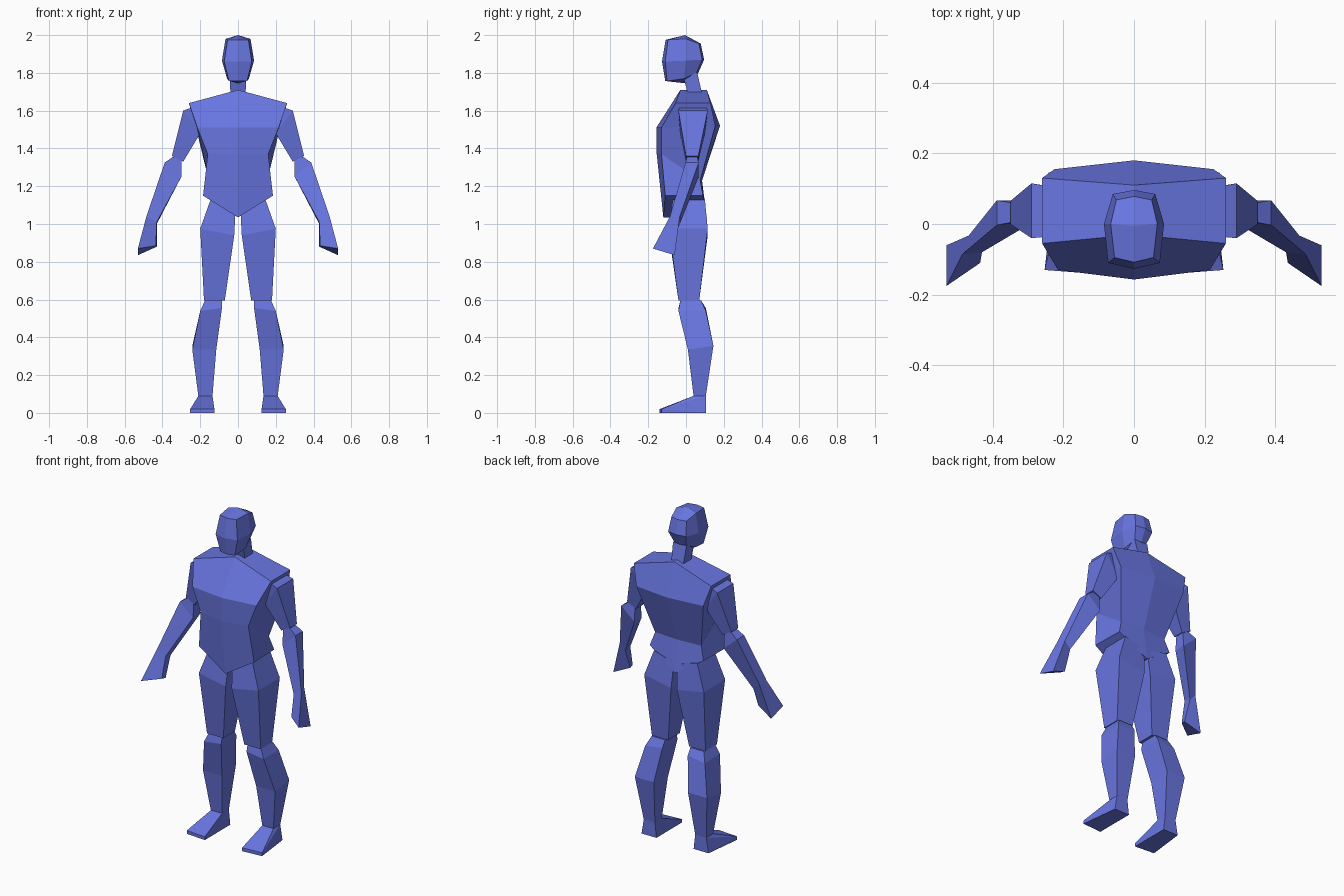
import bpy, bmesh

blue = bpy.data.materials.new("soft blue")
blue.diffuse_color = (0.14, 0.18, 0.75, 1)


def finish(bm, name):
    bmesh.ops.remove_doubles(bm, verts=bm.verts, dist=0.0005)
    bmesh.ops.recalc_face_normals(bm, faces=bm.faces)
    me = bpy.data.meshes.new(name)
    bm.to_mesh(me)
    bm.free()
    me.materials.append(blue)
    bpy.context.collection.objects.link(bpy.data.objects.new(name, me))


def loft(name, rings, caps=(True, True), s=1):
    """Skin a stack of equal-sized rings; s=-1 mirrors across x."""
    bm = bmesh.new()
    vs = [[bm.verts.new((x * s, y, z)) for x, y, z in r] for r in rings]
    n = len(rings[0])
    for a, b in zip(vs, vs[1:]):
        for i in range(n):
            j = (i + 1) % n
            bm.faces.new((a[i], a[j], b[j], b[i]))
    for use, ring in zip(caps, (vs[0], vs[-1])):
        if use and n == 4:
            bm.faces.new(ring)
        elif use and n == 6:      # two halves meeting on the centre line
            bm.faces.new((ring[0], ring[1], ring[2], ring[3]))
            bm.faces.new((ring[3], ring[4], ring[5], ring[0]))
        elif use:                 # fan of quads around a raised centre
            z = 2.0 if ring is vs[-1] else 1.745
            c = bm.verts.new((0, -0.005, z))
            for i in range(0, 8, 2):
                bm.faces.new((c, ring[i - 1], ring[i], ring[i + 1]))
    finish(bm, name)


def hull(name, pts, s=1):
    bm = bmesh.new()
    for x, y, z in pts:
        bm.verts.new((x * s, y, z))
    bmesh.ops.convex_hull(bm, input=bm.verts)
    bmesh.ops.dissolve_limit(bm, angle_limit=0.06, verts=bm.verts, edges=bm.edges)
    finish(bm, name)


def box_ring(x0, x1, y0, y1, z0, z1=None):
    """Four corners; inner side at z0, outer side at z1."""
    z1 = z0 if z1 is None else z1
    return [(x0, y0, z0), (x1, y0, z1), (x1, y1, z1), (x0, y1, z0)]


def torso_ring(fc, f, b, bc):
    """Symmetric six-point ring: front centre, front, back, back centre."""
    return [(0, *fc), f, b, (0, *bc), (-b[0], *b[1:]), (-f[0], *f[1:])]


# Torso, from pointed pelvis to sloping shoulders
loft("torso", [
    torso_ring((-0.12, 1.035), (0.185, -0.11, 1.15), (0.18, 0.09, 1.15), (0.11, 1.035)),
    torso_ring((-0.155, 1.37), (0.16, -0.13, 1.37), (0.155, 0.075, 1.23), (0.085, 1.23)),
    torso_ring((-0.157, 1.51), (0.215, -0.13, 1.51), (0.225, 0.155, 1.52), (0.18, 1.52)),
    torso_ring((-0.03, 1.71), (0.26, -0.055, 1.64), (0.26, 0.13, 1.64), (0.11, 1.71)),
])


# Head, an eight-sided faceted block
def head_ring(front, fcx, fcy, side, sy, bcx, bcy, back, zf, zm, zb):
    right = [(fcx, fcy, zf), (side, sy, zm), (bcx, bcy, zb)]
    return ([(0, front, zf)] + right + [(0, back, zb)]
            + [(-x, y, z) for x, y, z in reversed(right)])


# rings start at a corner so caps divide into quads
head = [
    head_ring(-0.11, 0.048, -0.1, 0.058, -0.01, 0.04, 0.055, 0.065, 1.757, 1.77, 1.80),
    head_ring(-0.127, 0.073, -0.11, 0.085, 0.0, 0.06, 0.085, 0.096, 1.86, 1.865, 1.87),
    head_ring(-0.108, 0.055, -0.095, 0.066, 0.0, 0.05, 0.068, 0.078, 1.975, 1.98, 1.955),
]
loft("head", [r[1:] + r[:1] for r in head])

# Neck, leaning forward
loft("neck", [box_ring(-0.04, 0.04, 0.01, 0.085, 1.69),
              box_ring(-0.045, 0.045, -0.02, 0.06, 1.80)])

for side, s in (("left", 1), ("right", -1)):
    # Upper arm
    hull(side + "_upper_arm", [
        (0.235, -0.035, 1.62), (0.235, 0.105, 1.62), (0.29, -0.04, 1.6), (0.29, 0.115, 1.6),
        (0.2, -0.03, 1.48), (0.2, 0.1, 1.48), (0.35, 0.0, 1.36), (0.35, 0.065, 1.36),
        (0.29, 0.0, 1.33), (0.29, 0.065, 1.33)], s)
    # Forearm running into the mitten hand
    loft(side + "_forearm_and_hand", [
        box_ring(0.30, 0.345, 0.005, 0.06, 1.34, 1.355),
        box_ring(0.30, 0.388, -0.003, 0.067, 1.25, 1.325),
        [(0.43, -0.08, 1.01), (0.485, -0.085, 1.04), (0.468, -0.033, 1.04), (0.43, -0.033, 1.0)],
        [(0.435, -0.11, 0.885), (0.53, -0.175, 0.87), (0.53, -0.06, 0.835), (0.43, -0.08, 0.88)],
    ], s=s)
    # Thigh
    loft(side + "_thigh", [
        box_ring(0.07, 0.18, -0.04, 0.07, 0.595),
        box_ring(0.02, 0.2, -0.09, 0.115, 0.94, 0.975),
        box_ring(0.012, 0.145, -0.07, 0.1, 1.09, 1.13),
    ], s=s)
    # Shin with bulging calf
    loft(side + "_shin", [
        box_ring(0.135, 0.21, 0.04, 0.105, 0.09),
        [(0.115, 0.01, 0.335), (0.242, 0.01, 0.335), (0.242, 0.145, 0.355), (0.115, 0.145, 0.355)],
        box_ring(0.085, 0.2, -0.04, 0.105, 0.555, 0.54),
        box_ring(0.085, 0.175, -0.03, 0.08, 0.595),
    ], s=s)
    # Wedge foot
    hull(side + "_foot", box_ring(0.135, 0.21, 0.04, 0.105, 0.09)
         + [(0.125, -0.14, 0.02), (0.253, -0.13, 0.02), (0.125, -0.14, 0), (0.253, -0.13, 0),
            (0.125, 0.105, 0), (0.225, 0.105, 0)], s)
